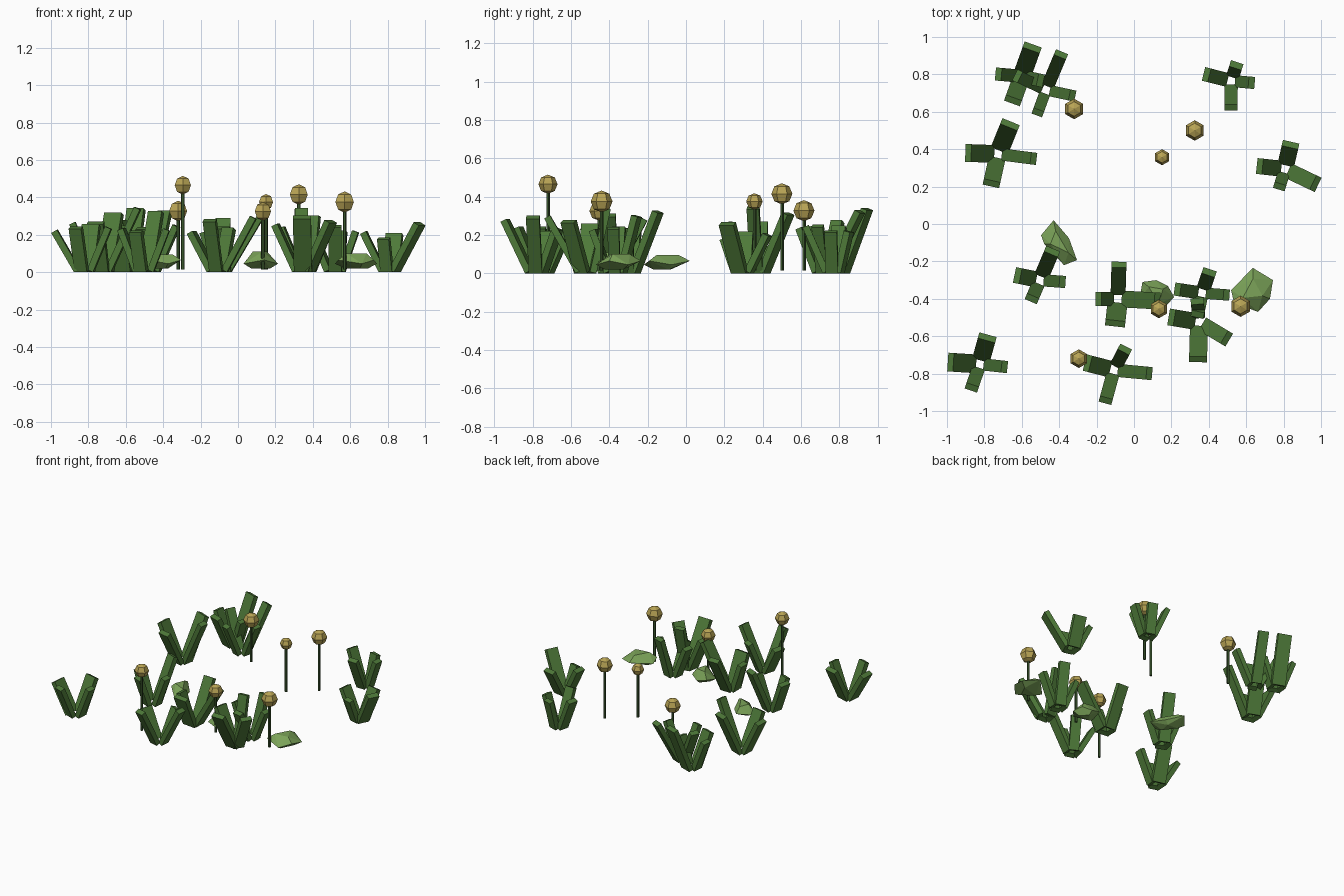
import bpy, bmesh, math
from mathutils import Vector, Matrix

if "Cube" in bpy.data.objects:
    bpy.data.objects.remove(bpy.data.objects["Cube"])


def material(name, rgb):
    m = bpy.data.materials.new(name)
    m.diffuse_color = (*rgb, 1)
    m.use_nodes = True
    m.node_tree.nodes["Principled BSDF"].inputs["Base Color"].default_value = m.diffuse_color
    return m


GRASS = material("grass_green", (0.075, 0.19, 0.04))
STEM = material("stem_green", (0.04, 0.09, 0.025))
BLOOM = material("bloom_yellow", (0.48, 0.37, 0.09))
LEAF = material("light_green", (0.2, 0.37, 0.1))


def finish(bm, name, mat):
    bmesh.ops.recalc_face_normals(bm, faces=bm.faces)
    me = bpy.data.meshes.new(name)
    bm.to_mesh(me)
    bm.free()
    me.materials.append(mat)
    ob = bpy.data.objects.new(name, me)
    bpy.context.collection.objects.link(ob)
    return ob


T = 0.035      # blade thickness
HOLE = 0.02    # gap from the clump centre to each blade's inner edge


def clump(index, cx, cy, blades):
    """Four flat blades leaning outward; each is (tip x, tip y, width[, height])."""
    bm = bmesh.new()
    for tx, ty, width, *rest in blades:
        reach = math.hypot(tx - cx, ty - cy)
        height = rest[0] if rest else 0.13 + 0.8 * reach
        run, rise = reach - HOLE - 0.85 * T, height - 0.45 * T
        tilt, length = math.atan2(run, rise), math.hypot(run, rise)
        base = Vector((HOLE + T / 2 * math.cos(tilt), 0, T / 2 * math.sin(tilt)))
        m = (Matrix.Translation((cx, cy, 0))
             @ Matrix.Rotation(math.atan2(ty - cy, tx - cx), 4, 'Z')
             @ Matrix.Translation(base)
             @ Matrix.Rotation(tilt, 4, 'Y')
             @ Matrix.Translation((0, 0, length / 2))
             @ Matrix.Diagonal((T, width, length, 1)))
        bmesh.ops.create_cube(bm, size=1, matrix=m)
    finish(bm, f"grass_clump_{index}", GRASS)


# Grass clumps
clump(1, -.727, .374, [(-.658, .545, .10, .32), (-.90, .38, .095, .27),
                       (-.523, .348, .065, .35), (-.765, .203, .09)])
clump(2, -.60, .79, [(-.54, .957, .097, .345), (-.738, .802, .07),
                     (-.487, .765, .07), (-.652, .647, .09)])
clump(3, -.47, .717, [(-.385, .92, .07, .33), (-.636, .797, .065),
                      (-.316, .684, .06), (-.519, .583, .06)])
clump(4, .52, .765, [(.551, .861, .07, .23), (.642, .754, .065),
                     (.519, .61, .07), (.374, .802, .075)])
clump(5, .807, .294, [(.84, .438, .09, .21), (.984, .209, .085, .265),
                      (.775, .187, .065, .19), (.658, .31, .085, .22)])
clump(6, -.503, -.30, [(-.433, -.134, .08, .33), (-.369, -.31, .065),
                       (-.551, -.412, .07), (-.636, -.273, .085)])
clump(7, -.086, -.40, [(-.08, -.203, .08, .29), (.139, -.412, .09),
                       (-.102, -.545, .107), (-.203, -.40, .075)])
clump(8, .364, -.369, [(.406, -.246, .075, .31), (.508, -.38, .06),
                       (.337, -.497, .07), (.219, -.348, .07)])
clump(9, .348, -.524, [(.337, -.40, .07, .35), (.508, -.62, .08),
                       (.342, -.738, .096), (.187, -.497, .09)])
clump(10, -.824, -.749, [(-.781, -.594, .096), (-.679, -.765, .065),
                         (-.872, -.888, .07), (-.995, -.738, .1, .225)])
clump(11, -.107, -.781, [(-.043, -.658, .07), (.096, -.80, .07, .30),
                         (-.155, -.957, .07, .285), (-.262, -.741, .09, .22)])

# Ball flowers on thin stems: x, y, bloom height, bloom radius
FLOWERS = [(-.32, .615, .327, .055), (.325, .50, .415, .055),
           (.15, .357, .375, .043), (.133, -.454, .325, .05),
           (.57, -.44, .375, .057), (-.295, -.72, .465, .05)]
for i, (x, y, z, r) in enumerate(FLOWERS, 1):
    bm = bmesh.new()
    bmesh.ops.create_cone(bm, cap_ends=True, segments=5, radius1=.01, radius2=.01,
                          depth=z - .015,
                          matrix=Matrix.Translation((x, y, (z + .015) / 2)))
    finish(bm, f"flower_stem_{i}", STEM)
    bm = bmesh.new()
    bmesh.ops.create_uvsphere(bm, u_segments=6, v_segments=4, radius=r,
                              matrix=Matrix.Translation((x, y, z)))
    finish(bm, f"flower_bloom_{i}", BLOOM)

# Low faceted leaf mounds: plan outline and top height
MOUNDS = [
    ([(-.43, .02), (-.497, -.06), (-.48, -.107), (-.374, -.22), (-.305, -.193), (-.348, -.075)], .095),
    ([(.045, -.31), (.12, -.30), (.182, -.332), (.214, -.39), (.139, -.476), (.03, -.40)], .11),
    ([(.636, -.235), (.743, -.30), (.727, -.40), (.663, -.47), (.535, -.422), (.519, -.353)], .10),
]
for i, (outline, top) in enumerate(MOUNDS, 1):
    c = sum((Vector(p) for p in outline), Vector((0, 0))) / 6
    bm = bmesh.new()
    for k, p in enumerate(outline):
        p = Vector(p)
        bm.verts.new((*p, .045 if k % 2 else .065))
        q = c + (p - c) * .55
        bm.verts.new((*q, .02 if k % 2 else top))
    bmesh.ops.convex_hull(bm, input=bm.verts)
    finish(bm, f"leaf_mound_{i}", LEAF)
